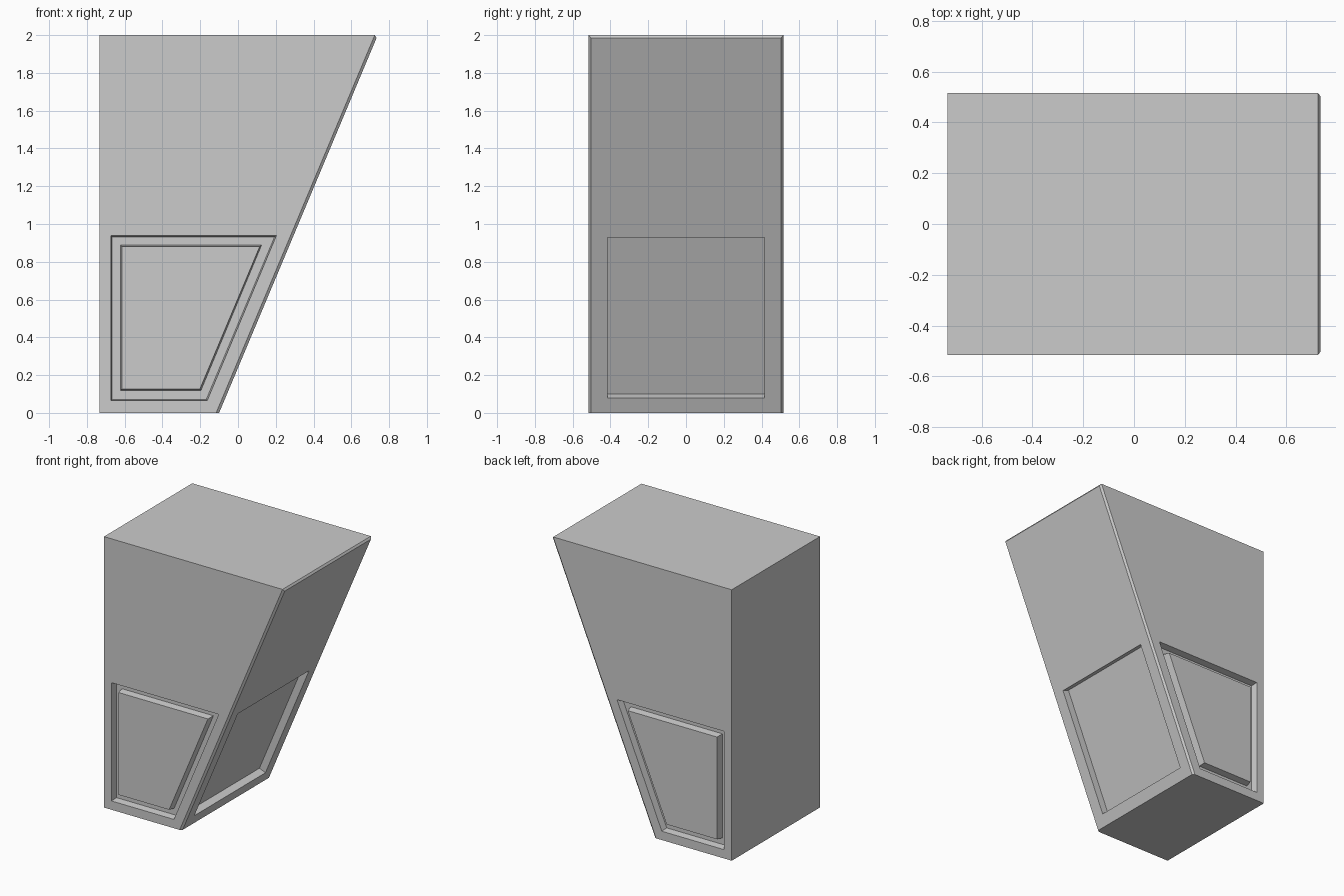
import bpy, bmesh
from mathutils import Vector

if "Cube" in bpy.data.objects:
    bpy.data.objects.remove(bpy.data.objects["Cube"])

bm = bmesh.new()
HW, IN, LEFT = 0.515, 0.012, -0.734    # half depth, chamfer width, left wall


def face(pts):
    bm.faces.new([bm.verts.new(p) for p in pts])


def nested(loops, cap=True):
    # Joins matching four-point outlines into stepped rings and closes the last one
    for a, b in zip(loops, loops[1:]):
        for i in range(4):
            j = (i + 1) % 4
            face([a[i], a[j], b[j], b[i]])
    if cap:
        face(loops[-1])


def slant(y, z, depth=0.0):
    # Point on the leaning face, pushed inward by depth
    n = Vector((1, 0, -0.42)).normalized()
    return Vector((-0.10 + 0.42 * z, y, z)) - n * depth


def trapezoid(x0, xb, xt, z0, z1):
    return [(x0, z0), (xb, z0), (xt, z1), (x0, z1)]


# Side walls with a grooved border around a flush panel
outline = trapezoid(LEFT, -0.116, 0.724, 0, 2)
steps = [
    (outline, 0),
    (trapezoid(-0.672, -0.163, 0.203, 0.065, 0.938), 0),
    (trapezoid(-0.666, -0.168, 0.193, 0.072, 0.931), 0.05),
    (trapezoid(-0.622, -0.196, 0.125, 0.119, 0.888), 0.05),
    (trapezoid(-0.615, -0.202, 0.115, 0.126, 0.881), 0),
]
for s in (-1, 1):
    nested([[(x, s * (HW - d), z) for x, z in pts] for pts, d in steps])

# Leaning face with a rectangular recess
w = HW - IN
rim = [slant(-w, 0), slant(w, 0), slant(w, 1.985), slant(-w, 1.985)]
rect = [(-0.415, 0.08), (0.415, 0.08), (0.415, 0.928), (-0.415, 0.928)]
nested([rim, [slant(y, z) for y, z in rect], [slant(y, z, 0.053) for y, z in rect]])

# Chamfer on both long edges and the top edge
edge = [(-0.116, -HW, 0), (-0.116, HW, 0), (0.724, HW, 2), (0.724, -HW, 2)]
for i in (1, 2, 3):
    j = (i + 1) % 4
    face([edge[i], edge[j], rim[j], rim[i]])

# Back wall, top and bottom
face([(LEFT, -HW, 0), (LEFT, HW, 0), (LEFT, HW, 2), (LEFT, -HW, 2)])
face([(LEFT, -HW, 2), (LEFT, HW, 2), edge[2], edge[3]])
face([(LEFT, -HW, 0), edge[0], rim[0], rim[1], edge[1], (LEFT, HW, 0)])

bmesh.ops.remove_doubles(bm, verts=bm.verts, dist=0.0005)
bmesh.ops.recalc_face_normals(bm, faces=bm.faces)
mesh = bpy.data.meshes.new("tapered_block")
bm.to_mesh(mesh)
bm.free()
bpy.context.collection.objects.link(bpy.data.objects.new("tapered_block", mesh))
